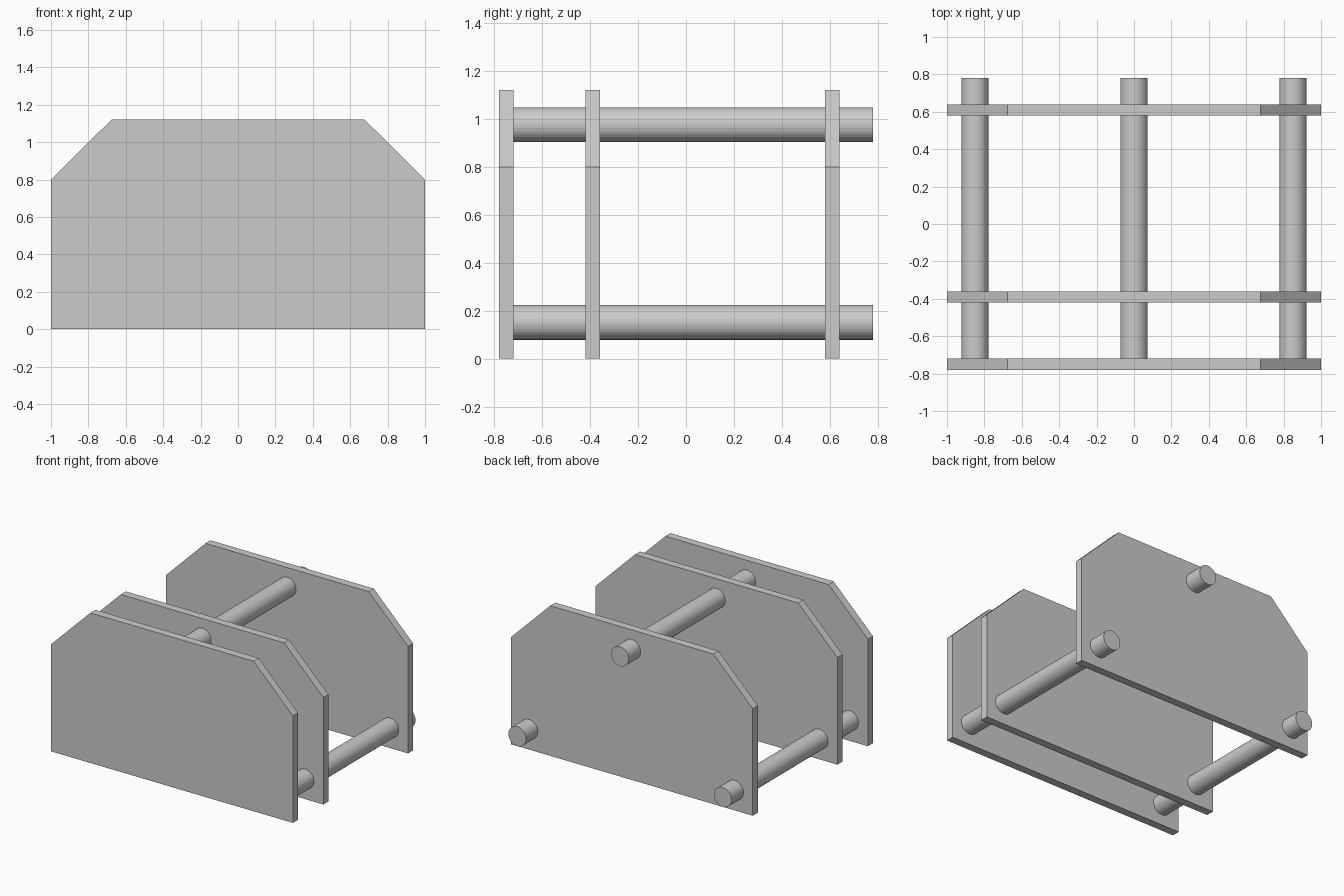
import bpy, bmesh, math
from mathutils import Matrix

if "Cube" in bpy.data.objects:
    bpy.data.objects.remove(bpy.data.objects["Cube"])

THICK = 0.06
# half profile of a plate: flat base, chamfered upper corners
HALF = [(1.0, 0.0), (1.0, 0.80), (0.675, 1.122)]
PROFILE = HALF + [(-x, z) for x, z in reversed(HALF)]


def finish(name, bm):
    bmesh.ops.recalc_face_normals(bm, faces=bm.faces)
    mesh = bpy.data.meshes.new(name)
    bm.to_mesh(mesh)
    bm.free()
    obj = bpy.data.objects.new(name, mesh)
    bpy.context.collection.objects.link(obj)
    return obj


def plate(name, y):
    bm = bmesh.new()
    face = bm.faces.new([bm.verts.new((x, y, z)) for x, z in PROFILE])
    ext = bmesh.ops.extrude_face_region(bm, geom=[face])
    verts = [v for v in ext["geom"] if isinstance(v, bmesh.types.BMVert)]
    bmesh.ops.translate(bm, verts=verts, vec=(0, THICK, 0))
    return finish(name, bm)


def rod(name, x, z, y0=-0.72, y1=0.78, radius=0.073):
    bm = bmesh.new()
    m = Matrix.Translation((x, (y0 + y1) / 2, z)) @ Matrix.Rotation(math.pi / 2, 4, "X")
    bmesh.ops.create_cone(bm, cap_ends=True, segments=32, radius1=radius,
                          radius2=radius, depth=y1 - y0, matrix=m)
    return finish(name, bm)


# Three parallel plates
for name, y in (("front_plate", -0.78), ("middle_plate", -0.42), ("back_plate", 0.58)):
    plate(name, y)

# Three rods running through the plates
for name, x, z in (("left_rod", -0.85, 0.152), ("right_rod", 0.85, 0.152),
                   ("top_rod", 0.0, 0.977)):
    rod(name, x, z)
